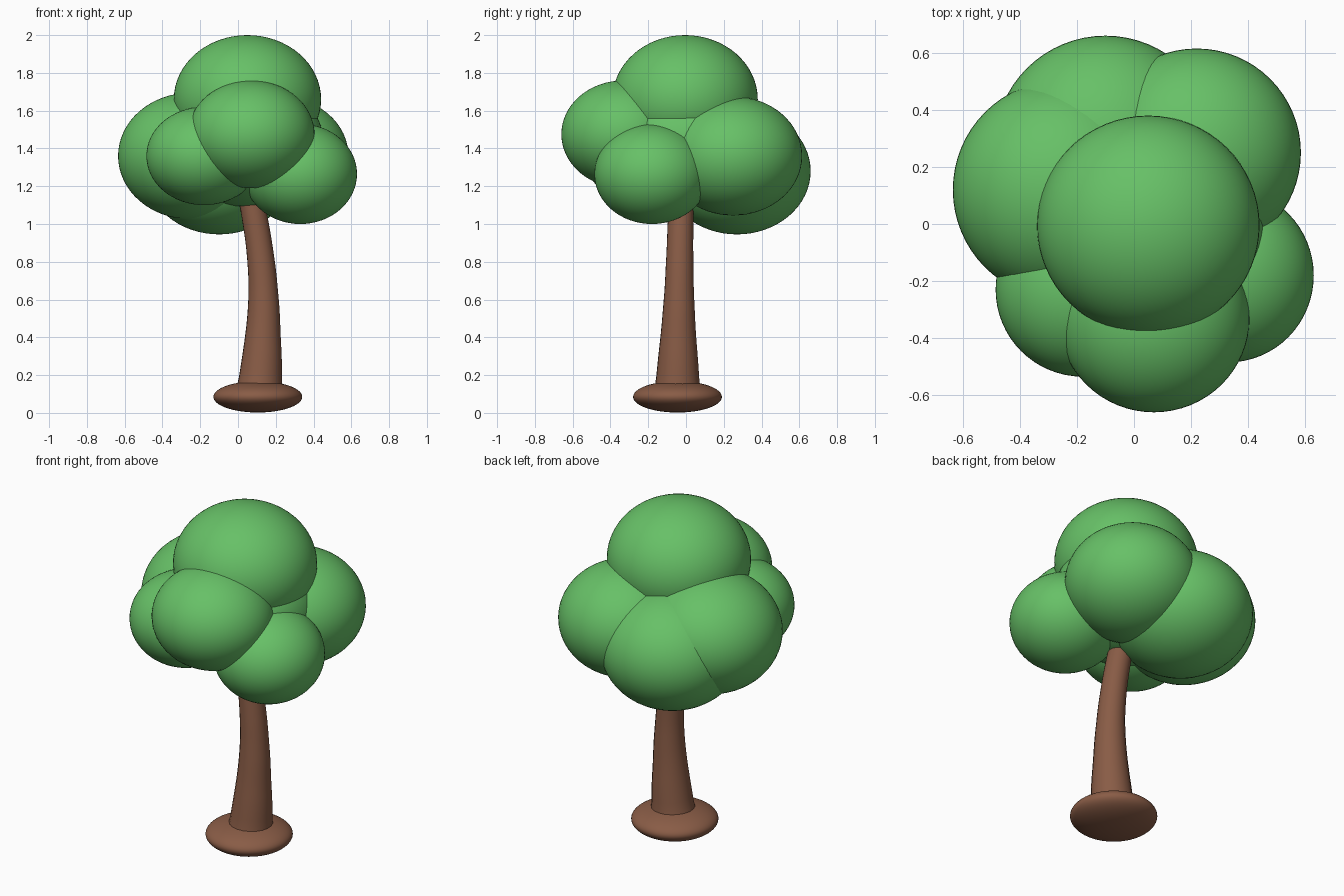
import bpy

if "Cube" in bpy.data.objects:
    bpy.data.objects.remove(bpy.data.objects["Cube"])


def material(name, rgb):
    m = bpy.data.materials.new(name)
    m.diffuse_color = (*rgb, 1)
    m.use_nodes = True
    m.node_tree.nodes["Principled BSDF"].inputs["Base Color"].default_value = m.diffuse_color
    return m


green = material("leaf_green", (0.135, 0.53, 0.135))
brown = material("bark_brown", (0.25, 0.107, 0.061))


def ellipsoid(name, centre, radii, mat):
    bpy.ops.mesh.primitive_uv_sphere_add(segments=64, ring_count=32, location=centre)
    ob = bpy.context.object
    ob.name = name
    ob.scale = radii
    bpy.ops.object.transform_apply(location=False, rotation=False, scale=True)
    bpy.ops.object.shade_smooth()
    ob.data.materials.append(mat)
    return ob


# Foliage clumps: centre, radii
clumps = {
    "foliage_core": ((0.05, 0.0, 1.43), (0.403, 0.403, 0.34)),
    "foliage_top": ((0.05, -0.005, 1.66), (0.39, 0.385, 0.34)),
    "foliage_front": ((0.07, -0.33, 1.475), (0.335, 0.33, 0.285)),
    "foliage_front_right": ((0.33, -0.18, 1.265), (0.30, 0.305, 0.265)),
    "foliage_back_right": ((0.22, 0.25, 1.36), (0.365, 0.365, 0.315)),
    "foliage_back": ((-0.10, 0.27, 1.28), (0.39, 0.39, 0.335)),
    "foliage_left": ((-0.25, 0.12, 1.36), (0.385, 0.385, 0.335)),
    "foliage_front_left": ((-0.18, -0.23, 1.36), (0.305, 0.305, 0.26)),
}
for name, (centre, radii) in clumps.items():
    ellipsoid(name, centre, radii, green)

# Flattened root mound
ellipsoid("root_base", (0.105, -0.045, 0.085), (0.235, 0.235, 0.083), brown)

# Bent, tapering trunk: x, y, z, radius
path = [
    (0.110, -0.046, 0.08, 0.124),
    (0.119, -0.044, 0.18, 0.115),
    (0.131, -0.041, 0.38, 0.097),
    (0.135, -0.037, 0.60, 0.081),
    (0.120, -0.033, 0.82, 0.072),
    (0.080, -0.027, 1.08, 0.067),
    (0.035, -0.020, 1.30, 0.062),
]
curve = bpy.data.curves.new("trunk", "CURVE")
curve.dimensions = "3D"
curve.bevel_depth = 1.0
curve.bevel_resolution = 8
curve.resolution_u = 6
curve.use_fill_caps = True
spline = curve.splines.new("BEZIER")
spline.radius_interpolation = "CARDINAL"
spline.bezier_points.add(len(path) - 1)
for point, (x, y, z, r) in zip(spline.bezier_points, path):
    point.co = (x, y, z)
    point.radius = r
    point.handle_left_type = point.handle_right_type = "AUTO"
trunk = bpy.data.objects.new("trunk", curve)
bpy.context.collection.objects.link(trunk)
curve.materials.append(brown)
bpy.ops.object.select_all(action="DESELECT")
trunk.select_set(True)
bpy.context.view_layer.objects.active = trunk
bpy.ops.object.convert(target="MESH")
bpy.ops.object.shade_smooth_by_angle()
